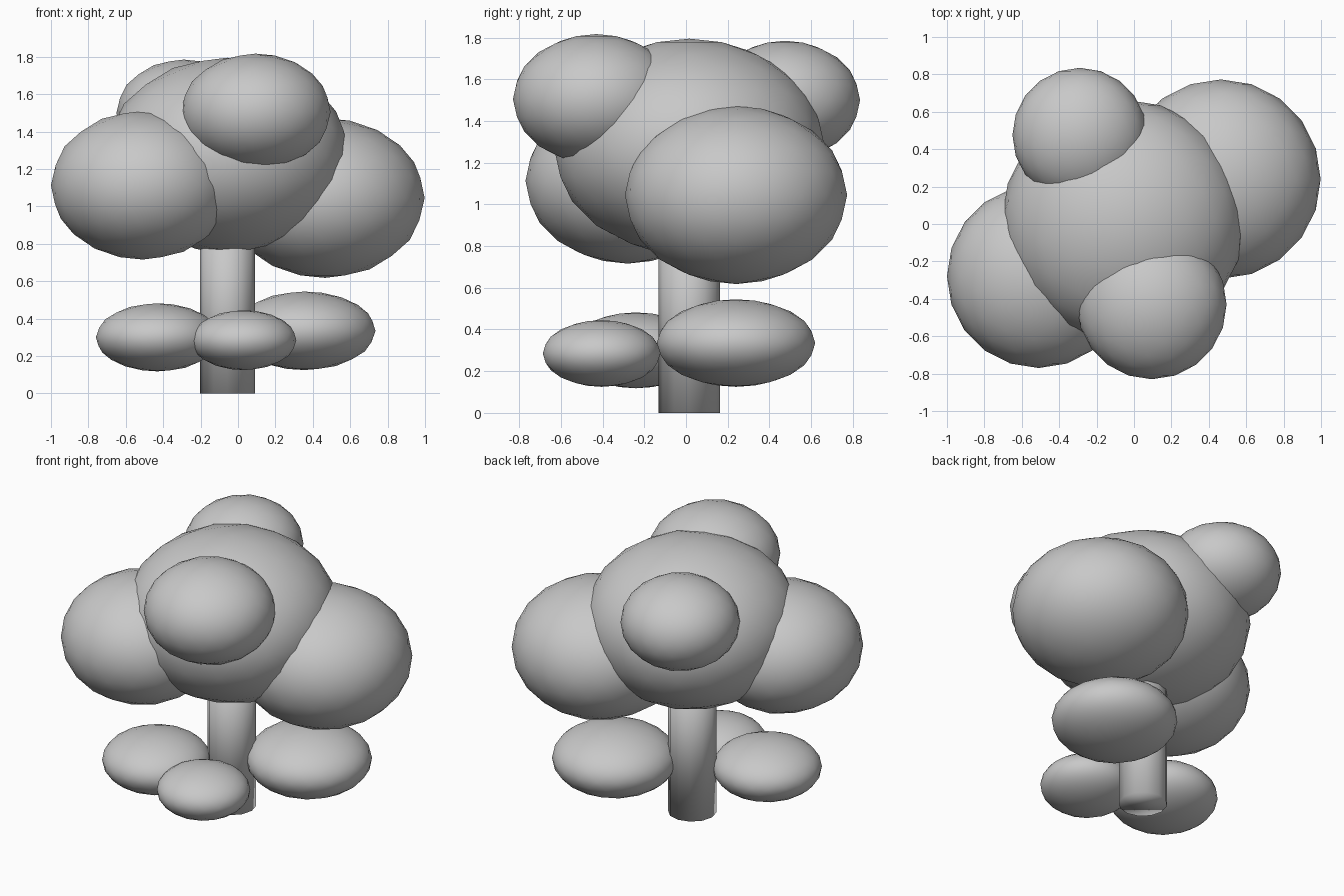
import bpy

if "Cube" in bpy.data.objects:
    bpy.data.objects.remove(bpy.data.objects["Cube"])

grey = bpy.data.materials.new("plain grey")
grey.diffuse_color = (0.58, 0.58, 0.58, 1)
grey.use_nodes = True
grey.node_tree.nodes["Principled BSDF"].inputs["Base Color"].default_value = grey.diffuse_color


def finish(name):
    obj = bpy.context.object
    obj.name = name
    obj.data.materials.append(grey)
    bpy.ops.object.shade_smooth()
    return obj


def blob(name, centre, radius, height):
    """Low-poly smooth ball, flattened to the given half height."""
    bpy.ops.mesh.primitive_ico_sphere_add(subdivisions=3, radius=1, location=centre)
    obj = finish(name)
    obj.scale = (radius, radius, height)


# trunk
bpy.ops.mesh.primitive_cylinder_add(vertices=12, radius=0.147, depth=0.96,
                                    location=(-0.057, 0.016, 0.48))
finish("trunk")

# crown of the tree
blob("crown_centre", (-0.057, 0.016, 1.275), 0.65, 0.52)
blob("crown_left", (-0.51, -0.28, 1.113), 0.49, 0.397)
blob("crown_right", (0.465, 0.24, 1.045), 0.533, 0.427)
blob("crown_front", (0.095, -0.43, 1.505), 0.40, 0.312)
blob("crown_back", (-0.29, 0.475, 1.5), 0.36, 0.285)

# low bushes around the trunk
blob("bush_left", (-0.43, -0.24, 0.30), 0.33, 0.182)
blob("bush_front", (0.03, -0.405, 0.285), 0.282, 0.16)
blob("bush_right", (0.355, 0.24, 0.335), 0.38, 0.21)
